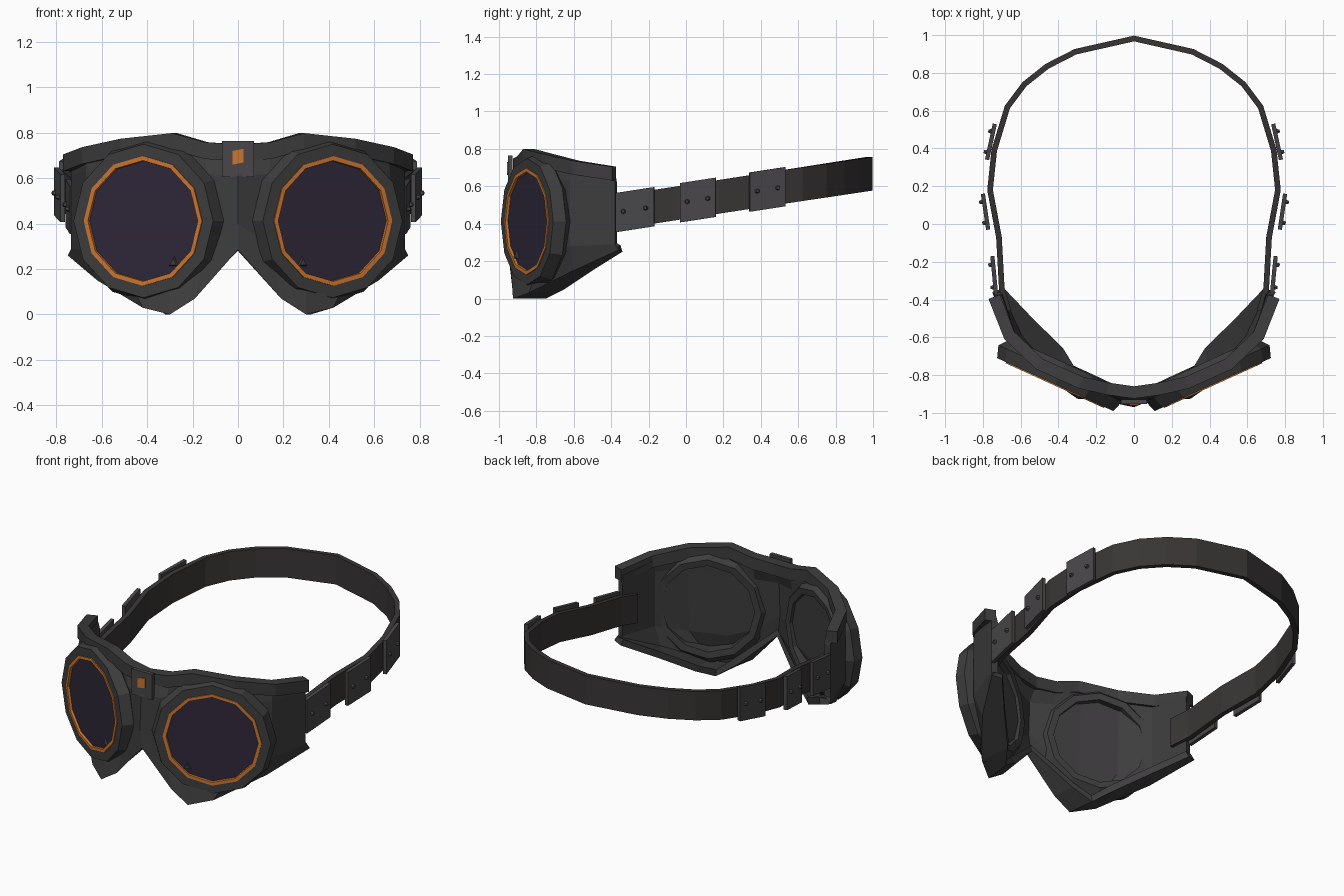
import bpy, bmesh, math
from mathutils import Vector

if "Cube" in bpy.data.objects:
    bpy.data.objects.remove(bpy.data.objects["Cube"])


def material(name, rgb):
    m = bpy.data.materials.new(name)
    m.diffuse_color = (*rgb, 1)
    m.use_nodes = True
    m.node_tree.nodes["Principled BSDF"].inputs["Base Color"].default_value = m.diffuse_color
    return m


CHARCOAL = material("charcoal", (0.048, 0.046, 0.048))
LEATHER = material("dark_leather", (0.04, 0.036, 0.035))
METAL = material("dark_metal", (0.065, 0.062, 0.066))
ORANGE = material("orange", (0.6, 0.18, 0.03))
LENS = material("lens_tint", (0.028, 0.021, 0.04))


def make(name, verts, faces, mat, fix=True):
    me = bpy.data.meshes.new(name)
    me.from_pydata([tuple(v) for v in verts], [], faces)
    if fix:
        bm = bmesh.new()
        bm.from_mesh(me)
        bmesh.ops.recalc_face_normals(bm, faces=bm.faces)
        bm.to_mesh(me)
        bm.free()
    ob = bpy.data.objects.new(name, me)
    bpy.context.collection.objects.link(ob)
    me.materials.append(mat)
    return ob


def ribbon(name, path, half, thick, mat):
    """Upright band with a rectangular section following 3D points."""
    pts = [Vector(p) for p in path]
    n = len(pts)
    verts, faces = [], []
    for i, p in enumerate(pts):
        t = pts[min(i + 1, n - 1)] - pts[max(i - 1, 0)]
        o = Vector((t.y, -t.x, 0)).normalized() * thick / 2
        up = Vector((0, 0, half))
        verts += [p + o - up, p + o + up, p - o + up, p - o - up]
    for i in range(n - 1):
        for k in range(4):
            a, b = i * 4 + k, i * 4 + (k + 1) % 4
            faces.append((a, b, b + 4, a + 4))
    faces += [(0, 1, 2, 3), tuple(range(4 * n - 4, 4 * n))]
    return make(name, verts, faces, mat)


def mirrored(half):
    """Half path starting on the centre line -> full path."""
    return [(-x, y, z) for x, y, z in half[:0:-1]] + list(half)


def frame(center, normal):
    n = Vector(normal).normalized()
    u = Vector((-n.y, n.x, 0))
    c = Vector(center)
    return lambda r, a, h: c + u * r * math.sin(a) + Vector((0, 0, r * math.cos(a))) + n * h


def lathe(name, place, profile, sides, mat):
    """Closed profile ring of (radius, height)."""
    m = len(profile)
    verts = [place(r, 2 * math.pi * i / sides, h) for i in range(sides) for r, h in profile]
    faces = [(i * m + k, i * m + (k + 1) % m,
              (i + 1) % sides * m + (k + 1) % m, (i + 1) % sides * m + k)
             for i in range(sides) for k in range(m)]
    return make(name, verts, faces, mat)


def disc(name, place, r0, r1, h0, h1, sides, mat):
    """Tapered solid disc."""
    verts = [place(r, 2 * math.pi * i / sides, h) for r, h in ((r0, h0), (r1, h1)) for i in range(sides)]
    faces = [tuple(range(sides)), tuple(range(sides, 2 * sides))]
    faces += [(i, (i + 1) % sides, sides + (i + 1) % sides, sides + i) for i in range(sides)]
    return make(name, verts, faces, mat)


# Mask shell: columns from nose to temple, each listed top to bottom
columns = [
    [(0, -.90, .72), (0, -.96, .61), (0, -.97, .40), (0, -.95, .285), (0, -.90, .28)],
    [(.14, -.88, .74), (.14, -.90, .62), (.14, -.91, .30), (.19, -.93, .07), (.21, -.80, .08)],
    [(.28, -.855, .77), (.30, -.85, .64), (.30, -.86, .24), (.30, -.925, 0), (.32, -.75, 0)],
    [(.50, -.76, .745), (.52, -.76, .64), (.52, -.77, .24), (.42, -.84, .03), (.39, -.65, .05)],
    [(.66, -.61, .71), (.67, -.62, .63), (.67, -.62, .28), (.62, -.60, .15), (.54, -.50, .15)],
    [(.74, -.39, .67), (.735, -.38, .62), (.735, -.38, .29), (.75, -.36, .26), (.69, -.34, .25)],
]
full = [[(-x, y, z) for x, y, z in c] for c in columns[:0:-1]] + columns
R = 5
shell = make("mask_shell", [p for c in full for p in c],
             [(c * R + r + 1, c * R + R + r + 1, c * R + R + r, c * R + r)
              for c in range(len(full) - 1) for r in range(R - 1)], CHARCOAL, fix=False)
sol = shell.modifiers.new("thickness", 'SOLIDIFY')
sol.thickness, sol.offset = 0.04, -1

# Padded brow along the upper edge
brow = [(0, -.892, .712), (.14, -.872, .722), (.28, -.84, .762), (.50, -.742, .737),
        (.66, -.59, .70), (.74, -.385, .668)]
ribbon("brow_band", mirrored(brow), .037, .065, CHARCOAL)

# Eye cups, orange rims and lenses
tilt = math.radians(24.5)
for s, side in ((1, "right"), (-1, "left")):
    axis = (s * math.sin(tilt), -math.cos(tilt), 0)
    place = frame((s * .417, -.85, .412), axis)
    lathe("eye_cup_" + side, place,
          [(.27, -.12), (.31, -.125), (.36, -.065), (.338, 0), (.283, 0), (.27, -.03)], 12, CHARCOAL)
    lathe("lens_rim_" + side, place,
          [(.286, -.02), (.286, .006), (.266, .006), (.262, -.02)], 12, ORANGE)
    disc("lens_" + side, place, .272, .272, -.03, -.008, 12, LENS)
    chip = frame(place(.235, s * math.radians(218), 0), axis)
    disc("lens_clip_" + side, chip, .035, .02, -.02, .004, 3, CHARCOAL)


# Head strap rising towards the back
def lift(x, y):
    return (x, y, .517 + .153 * y)


strap = [(0, .982), (.31, .912), (.46, .835), (.58, .74), (.67, .62), (.74, .39), (.762, .18),
         (.715, -.07), (.70, -.34), (.665, -.46)]
ribbon("head_strap", mirrored([lift(*p) for p in strap]), .09, .03, LEATHER)

# Riveted strap plates
plates = [((.73, -.375), (.75, -.17)), ((.772, -.03), (.80, .16)), ((.778, .34), (.737, .53))]
for s in (1, -1):
    for i, (a, b) in enumerate(plates):
        tag = f"{'right' if s > 0 else 'left'}_{i + 1}"
        a, b = Vector(lift(s * a[0], a[1])), Vector(lift(s * b[0], b[1]))
        ribbon("strap_plate_" + tag, [a, b], .105, .022, METAL)
        d = b - a
        out = Vector((d.y, -d.x, 0)) * s
        for k, t in enumerate((.2, .78)):
            disc(f"rivet_{tag}_{k}", frame(a + d * t, out), .017, .009, 0, .026, 6, METAL)

# Bridge plate with a plain orange inlay
ribbon("bridge_plate", [(-.07, -.94, .685), (.07, -.94, .685)], .08, .024, METAL)
ribbon("bridge_inlay", [(-.025, -.953, .69), (.025, -.953, .70)], .03, .008, ORANGE)
